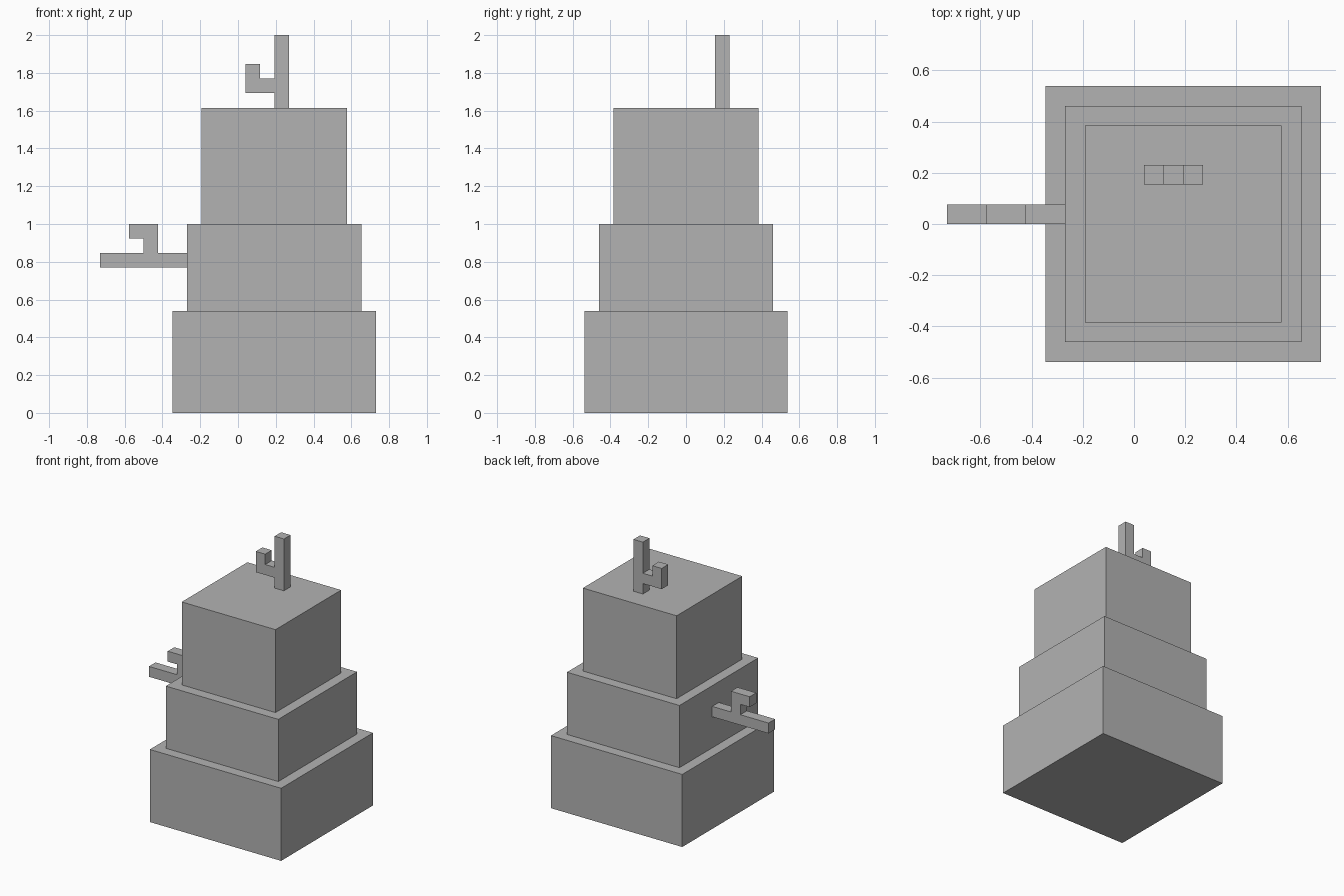
import bpy
import bmesh
from mathutils import Vector

cube = bpy.data.objects.get("Cube")
if cube:
    bpy.data.objects.remove(cube, do_unlink=True)

U = 1 / 13      # one modelling unit
CX = 2.5        # centre of the stacked tiers, in units

grey = bpy.data.materials.new("plain grey")
grey.use_nodes = True
grey.diffuse_color = (0.45, 0.45, 0.45, 1)
grey.node_tree.nodes["Principled BSDF"].inputs["Base Color"].default_value = grey.diffuse_color


def extrude_profile(name, profile, y0, y1):
    """Extrude an (x, z) outline, given in units, from y0 to y1."""
    bm = bmesh.new()
    face = bm.faces.new([bm.verts.new((x * U, y0 * U, z * U)) for x, z in profile])
    grown = bmesh.ops.extrude_face_region(bm, geom=[face], use_keep_orig=True)
    moved = [v for v in grown["geom"] if isinstance(v, bmesh.types.BMVert)]
    bmesh.ops.translate(bm, verts=moved, vec=Vector((0, (y1 - y0) * U, 0)))
    bmesh.ops.recalc_face_normals(bm, faces=bm.faces)
    mesh = bpy.data.meshes.new(name)
    bm.to_mesh(mesh)
    bm.free()
    mesh.materials.append(grey)
    obj = bpy.data.objects.new(name, mesh)
    bpy.context.collection.objects.link(obj)
    return obj


def box(name, x0, x1, y0, y1, z0, z1):
    return extrude_profile(name, [(x0, z0), (x1, z0), (x1, z1), (x0, z1)], y0, y1)


# Three stacked square tiers
for name, half, z0, z1 in (("bottom_tier", 7, 0, 7),
                           ("middle_tier", 6, 7, 13),
                           ("top_tier", 5, 13, 21)):
    box(name, CX - half, CX + half, -half, half, z0, z1)

# Side arm with a hooked twig on top of it
box("side_arm", -9.5, -3.5, 0, 1, 10, 11)
extrude_profile("side_arm_twig",
                [(-6.5, 11), (-5.5, 11), (-5.5, 13), (-7.5, 13), (-7.5, 12), (-6.5, 12)], 0, 1)

# Upright stalk with a hooked twig beside it
box("top_stalk", 2.5, 3.5, 2, 3, 21, 26)
extrude_profile("top_stalk_twig",
                [(0.5, 22), (2.5, 22), (2.5, 23), (1.5, 23), (1.5, 24), (0.5, 24)], 2, 3)
